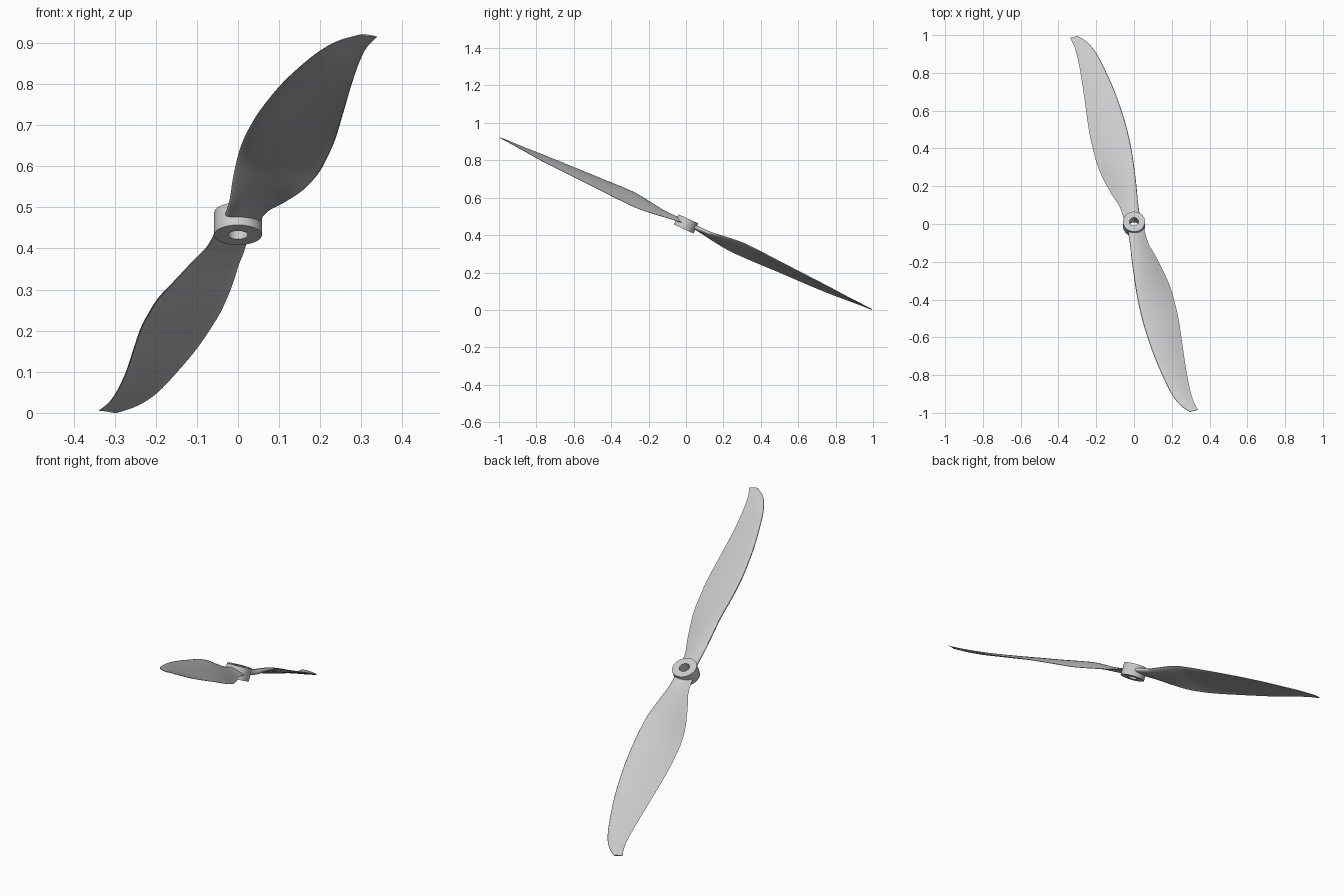
import bpy, bmesh, math
from mathutils import Matrix

if "Cube" in bpy.data.objects:
    bpy.data.objects.remove(bpy.data.objects["Cube"])

grey = bpy.data.materials.new("light_grey")
grey.diffuse_color = (0.6, 0.6, 0.6, 1)
grey.use_nodes = True
grey.node_tree.nodes["Principled BSDF"].inputs["Base Color"].default_value = grey.diffuse_color

# Whole propeller is tipped about x; parts are built around a local z shaft axis
TILT = Matrix.Translation((0, 0, 0.46)) @ Matrix.Rotation(math.radians(-24.8), 4, 'X')

# Blade stations: span, leading edge, leading height, trailing edge, trailing height, thickness
STATIONS = [
    (0.035, -0.043, 0.003, 0.044, -0.003, 0.026),
    (0.12, -0.056, 0.007, 0.043, -0.013, 0.023),
    (0.20, -0.072, 0.020, 0.060, -0.024, 0.021),
    (0.30, -0.089, 0.034, 0.077, -0.034, 0.019),
    (0.40, -0.104, 0.033, 0.086, -0.034, 0.017),
    (0.50, -0.114, 0.028, 0.082, -0.031, 0.016),
    (0.60, -0.119, 0.024, 0.073, -0.027, 0.014),
    (0.75, -0.117, 0.018, 0.050, -0.023, 0.012),
    (0.88, -0.106, 0.012, 0.030, -0.018, 0.010),
    (1.00, -0.089, 0.005, 0.016, -0.009, 0.008),
    (1.08, -0.063, 0.002, 0.013, -0.003, 0.006),
    (1.135, -0.022, 0.000, 0.021, 0.000, 0.004),
]


def smooth_rows(rows, steps):
    """Catmull-Rom interpolation of the station rows."""
    pts = [rows[0]] + rows + [rows[-1]]
    out = []
    for i in range(1, len(pts) - 2):
        for k in range(steps):
            t = k / steps
            out.append([0.5 * (2 * b + (c - a) * t + (2 * a - 5 * b + 4 * c - d) * t * t
                               + (3 * b - a - 3 * c + d) * t ** 3)
                        for a, b, c, d in zip(*pts[i - 1:i + 3])])
    return out + [rows[-1]]


def section(row, n=28):
    """Cambered airfoil loop from the trailing edge over the top and back underneath."""
    s, cl, nl, cr, nr, thick = row
    chord = cr - cl
    loop = []
    for i in range(n):
        a = 2 * math.pi * i / n
        f = (1 + math.cos(a)) / 2
        half = thick * (1.48 * math.sqrt(f) - 0.63 * f - 1.76 * f ** 2 + 1.42 * f ** 3 - 0.49 * f ** 4)
        camber = 0.16 * chord * f * (1 - f)
        h = nl + (nr - nl) * f + camber + math.copysign(max(half, 0.0012), math.sin(a + 1e-6))
        c = cl + chord * f
        loop.append((0.28 * s + 0.96 * c, -0.96 * s + 0.28 * c, h))
    return loop


def finish(bm, name, matrix):
    bmesh.ops.recalc_face_normals(bm, faces=bm.faces)
    mesh = bpy.data.meshes.new(name)
    bm.to_mesh(mesh)
    bm.free()
    mesh.transform(matrix)
    mesh.materials.append(grey)
    obj = bpy.data.objects.new(name, mesh)
    bpy.context.collection.objects.link(obj)
    bpy.ops.object.select_all(action='DESELECT')
    obj.select_set(True)
    bpy.context.view_layer.objects.active = obj
    bpy.ops.object.shade_smooth_by_angle(angle=math.radians(40))


def bridge(bm, r0, r1):
    n = len(r0)
    for i in range(n):
        j = (i + 1) % n
        bm.faces.new((r0[i], r0[j], r1[j], r1[i]))


# Two twisted blades, half a turn apart
for name, turn in (("front_blade", 0), ("rear_blade", math.pi)):
    bm = bmesh.new()
    rings = [[bm.verts.new(p) for p in section(r)] for r in smooth_rows(STATIONS, 5)]
    for r0, r1 in zip(rings, rings[1:]):
        bridge(bm, r0, r1)
    bm.faces.new(rings[0])
    bm.faces.new(rings[-1])
    finish(bm, name, TILT @ Matrix.Rotation(turn, 4, 'Z'))

# Hub: ring with a shaft hole, lathed from a rectangular profile
bm = bmesh.new()
SEG = 64
profile = [(0.024, -0.03), (0.058, -0.03), (0.058, 0.03), (0.024, 0.03)]
rings = [[bm.verts.new((r * math.cos(2 * math.pi * i / SEG), r * math.sin(2 * math.pi * i / SEG), z))
          for i in range(SEG)] for r, z in profile]
for k in range(4):
    bridge(bm, rings[k], rings[(k + 1) % 4])
finish(bm, "hub", TILT)
